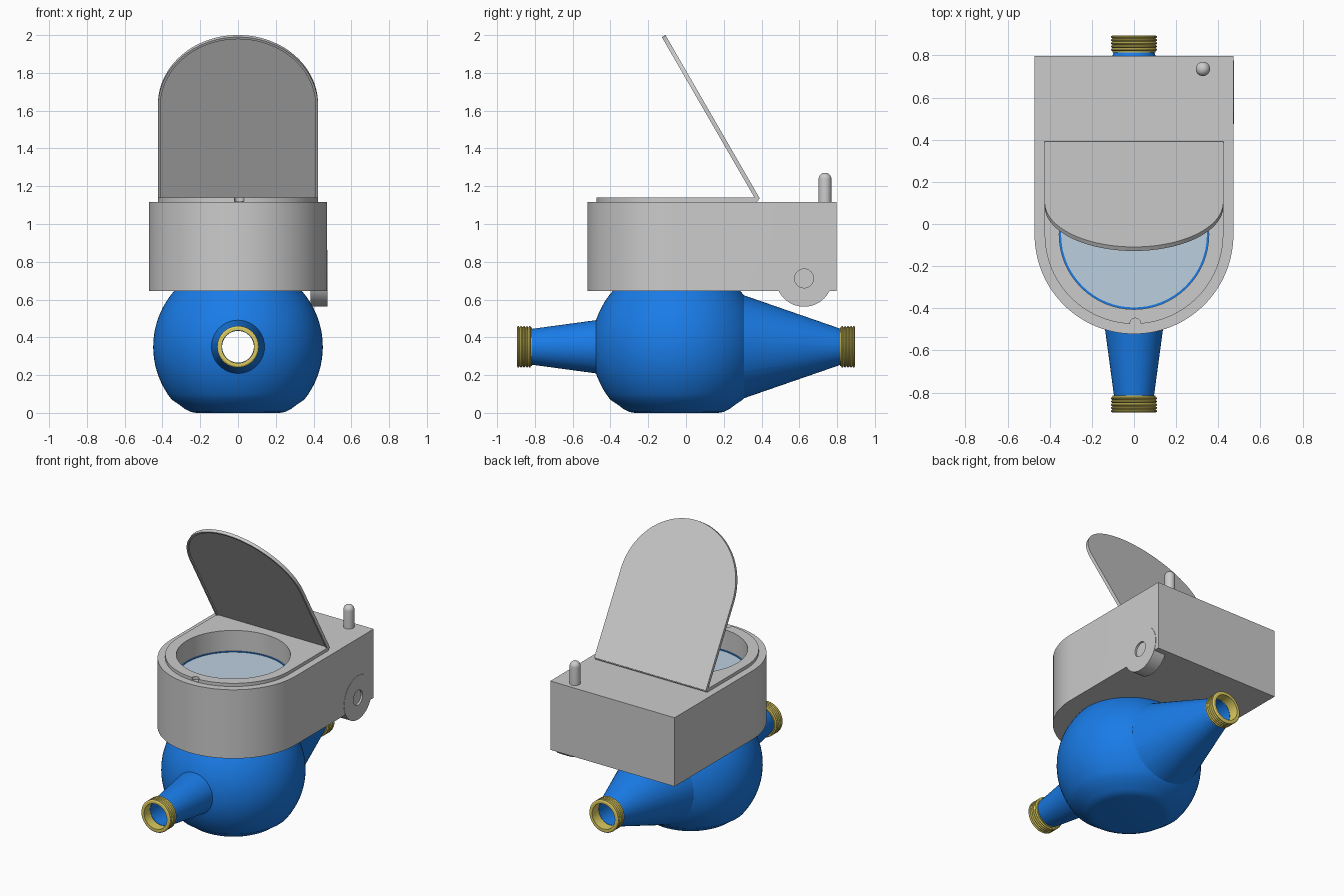
import bpy, bmesh
from math import sin, cos, pi, radians, sqrt

if "Cube" in bpy.data.objects:
    bpy.data.objects.remove(bpy.data.objects["Cube"])

CY = -0.05      # centre of the round body and dial
PZ = 0.35       # height of the pipe axis


def material(name, rgb):
    m = bpy.data.materials.new(name)
    m.diffuse_color = (*rgb, 1)
    m.use_nodes = True
    m.node_tree.nodes["Principled BSDF"].inputs["Base Color"].default_value = m.diffuse_color
    return m


BLUE = material("blue_paint", (0.01, 0.2, 0.8))
BRASS = material("brass", (0.72, 0.6, 0.12))
GLASS = material("dial_glass", (0.5, 0.63, 0.74))


def finish(name, bm, mat=None):
    bmesh.ops.remove_doubles(bm, verts=bm.verts, dist=1e-5)
    bmesh.ops.recalc_face_normals(bm, faces=bm.faces)
    me = bpy.data.meshes.new(name)
    bm.to_mesh(me)
    bm.free()
    ob = bpy.data.objects.new(name, me)
    bpy.context.collection.objects.link(ob)
    if mat:
        me.materials.append(mat)
    return ob


def lathe(name, pts, axis="Z", loc=(0, 0, 0), mat=None, closed=False, segs=64):
    """Turn a profile of (radius, height) points about an axis."""
    bm = bmesh.new()
    rings = []
    for i in range(segs):
        c, s = cos(2 * pi * i / segs), sin(2 * pi * i / segs)
        ring = []
        for r, h in pts:
            p = {"Z": (r * c, r * s, h), "Y": (r * c, h, r * s), "X": (h, r * c, r * s)}[axis]
            ring.append(bm.verts.new([a + b for a, b in zip(p, loc)]))
        rings.append(ring)
    n = len(pts)
    for i in range(segs):
        a, b = rings[i], rings[(i + 1) % segs]
        for j in range(n if closed else n - 1):
            k = (j + 1) % n
            bm.faces.new((a[j], b[j], b[k], a[k]))
    return finish(name, bm, mat)


def rod(name, r, h0, h1, axis="Z", loc=(0, 0, 0), mat=None):
    return lathe(name, [(0, h0), (r, h0), (r, h1), (0, h1)], axis, loc, mat)


def d_slab(name, r, y_arc, y_back, z0, z1, segs=56):
    """Slab with a half-round front and a square back."""
    bm = bmesh.new()
    pts = [(r * cos(pi + pi * i / segs), y_arc + r * sin(pi + pi * i / segs))
           for i in range(segs + 1)] + [(r, y_back), (-r, y_back)]
    face = bm.faces.new([bm.verts.new((x, y, z0)) for x, y in pts])
    ext = bmesh.ops.extrude_face_region(bm, geom=[face])
    for v in ext["geom"]:
        if isinstance(v, bmesh.types.BMVert):
            v.co.z = z1
    return finish(name, bm)


def boolean(ob, other, op="DIFFERENCE"):
    mod = ob.modifiers.new("cut", "BOOLEAN")
    mod.operation, mod.solver, mod.object = op, "EXACT", other
    bpy.context.view_layer.objects.active = ob
    bpy.ops.object.modifier_apply(modifier=mod.name)
    bpy.data.objects.remove(other)


# round body with a flat foot
R = 0.449
profile = [(0, 0), (0.22, 0), (0.25, 0.005), (0.28, 0.02), (0.31, 0.043)]
profile += [(sqrt(R * R - (z - PZ) ** 2), z) for z in [0.07 + 0.0305 * i for i in range(20)]]
profile += [(0, profile[-1][1])]
body = lathe("meter_body", profile, loc=(0, CY, 0), mat=BLUE, segs=96)

# tapered inlet and outlet pipes, bored straight through
inlet = lathe("inlet", [(0, -0.4), (0.151, -0.4), (0.093, -0.83), (0, -0.83)], "Y", (0, 0, PZ), BLUE)
outlet = lathe("outlet", [(0, 0.25), (0.292, 0.25), (0.093, 0.825), (0, 0.825)], "Y", (0, 0, PZ), BLUE)
boolean(body, inlet, "UNION")
boolean(body, outlet, "UNION")
boolean(body, rod("bore", 0.084, -1, 1, "Y", (0, 0, PZ), BLUE))

# threaded brass ends
for name, s in (("inlet_thread", -1), ("outlet_thread", 1)):
    pts = [(0.086, s * 0.895), (0.102, s * 0.895)]
    for i in range(5):
        y = 0.893 - 0.0152 * i
        pts += [(0.110, s * (y - 0.003)), (0.110, s * (y - 0.007)), (0.102, s * (y - 0.012))]
    pts += [(0.102, s * 0.815), (0.086, s * 0.815)]
    lathe(name, pts, "Y", (0, 0, PZ), BRASS, closed=True)

# grey housing with a dial well
housing = d_slab("housing", 0.472, CY, 0.798, 0.645, 1.117)
boolean(housing, rod("well", 0.355, 0.985, 1.3, loc=(0, CY, 0)))
boolean(housing, rod("dimple", 0.05, 0.46, 0.5, "X", (0, 0.625, 0.712)))

# raised rim with a small latch notch
rim = d_slab("dial_rim", 0.424, CY, 0.375, 1.112, 1.139)
boolean(rim, rod("rim_hole", 0.355, 1.0, 1.3, loc=(0, CY, 0)))
boolean(rim, rod("notch", 0.025, 1.12, 1.3, loc=(0.006, -0.472, 0)))

# dial glass and its blue ring
rod("dial_glass", 0.347, 0.98, 0.994, loc=(0, CY, 0), mat=GLASS)
lathe("dial_ring", [(0.346, 0.98), (0.355, 0.98), (0.355, 0.998), (0.346, 0.998)],
      loc=(0, CY, 0), mat=BLUE, closed=True)

# open lid, recessed underneath
lid = d_slab("lid", 0.424, -0.576, 0, 0, 0.022)
boolean(lid, d_slab("lid_recess", 0.411, -0.576, -0.012, -0.02, 0.01))
lid.location = (0, 0.372, 1.1235)
lid.rotation_euler.x = radians(-60)

# hinge pin
rod("hinge_pin", 0.01, -0.42, 0.42, "X", (0, 0.374, 1.129))

# side disc with a dimple
lathe("side_disc", [(0, 0.385), (0.15, 0.385), (0.15, 0.474), (0.05, 0.474), (0.05, 0.461), (0, 0.461)],
      "X", (0, 0.625, 0.712))

# round-topped peg
dome = [(0.034 * cos(pi / 2 * i / 8), 1.237 + 0.034 * sin(pi / 2 * i / 8)) for i in range(8)]
lathe("peg", [(0, 1.11), (0.034, 1.11)] + dome + [(0, 1.271)], loc=(0.327, 0.736, 0), segs=32)

# smooth shading with sharp edges kept
for ob in bpy.context.scene.objects:
    ob.select_set(True)
    bpy.context.view_layer.objects.active = ob
bpy.ops.object.shade_smooth_by_angle(angle=radians(30))
